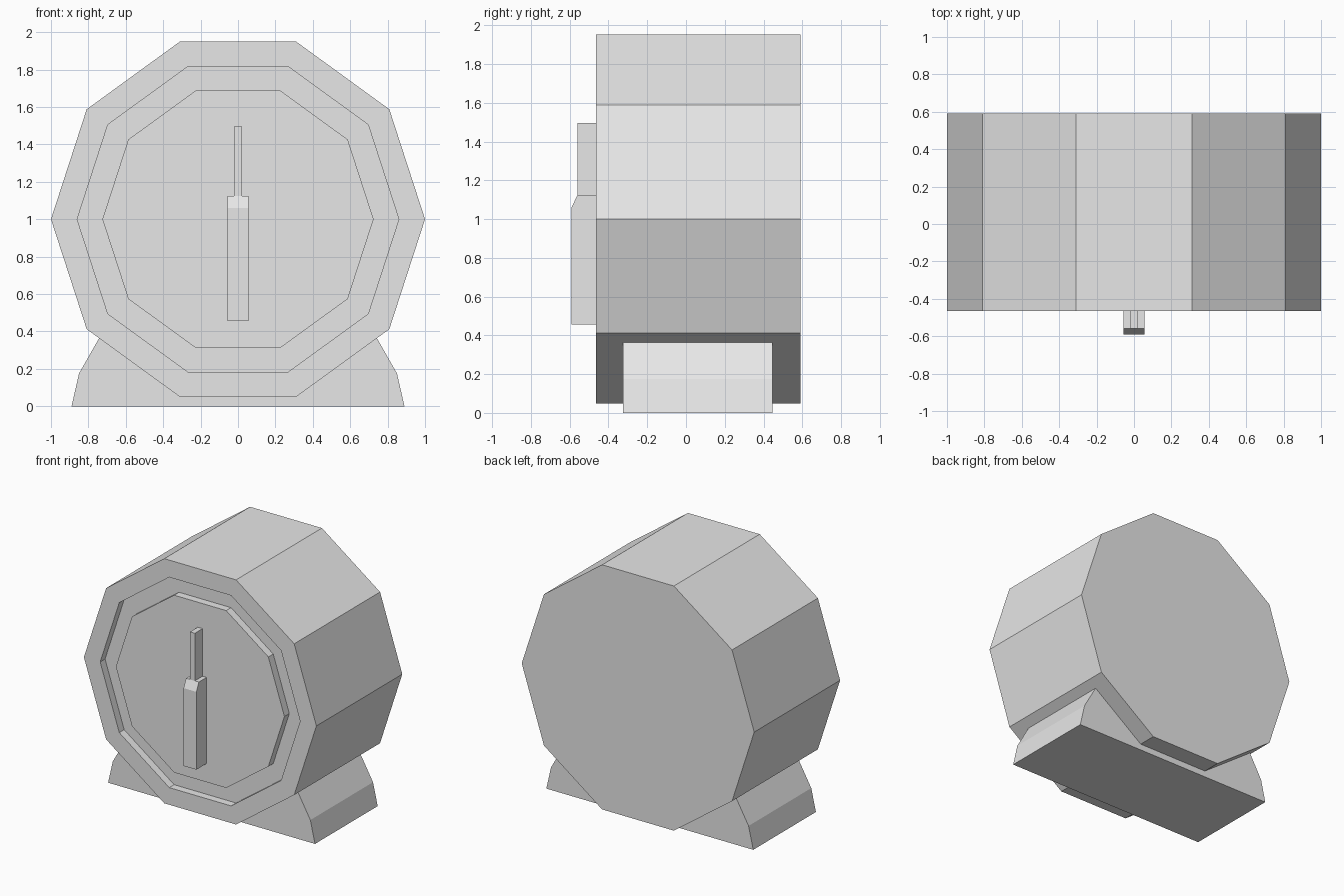
import bpy, bmesh
from math import cos, sin, pi

cube = bpy.data.objects.get("Cube")
if cube:
    bpy.data.objects.remove(cube, do_unlink=True)

grey = bpy.data.materials.new("light_grey")
grey.use_nodes = True
grey.diffuse_color = (0.8, 0.8, 0.8, 1)
grey.node_tree.nodes["Principled BSDF"].inputs["Base Color"].default_value = (0.8, 0.8, 0.8, 1)

FRONT, BACK = -0.465, 0.59
SIDES = 10


def finish(name, bm):
    bmesh.ops.recalc_face_normals(bm, faces=bm.faces)
    mesh = bpy.data.meshes.new(name)
    bm.to_mesh(mesh)
    bm.free()
    mesh.materials.append(grey)
    obj = bpy.data.objects.new(name, mesh)
    bpy.context.collection.objects.link(obj)
    return obj


def prism(name, profile, to_point, depth):
    """Extrude a flat profile along the depth vector."""
    bm = bmesh.new()
    face = bm.faces.new([bm.verts.new(to_point(a, b)) for a, b in profile])
    side = bmesh.ops.extrude_face_region(bm, geom=[face])
    moved = [v for v in side["geom"] if isinstance(v, bmesh.types.BMVert)]
    bmesh.ops.translate(bm, verts=moved, vec=depth)
    return finish(name, bm)


# Ten-sided case, with a groove around the raised dial
bm = bmesh.new()
loops = []
for radius, y in [(1, BACK), (1, FRONT), (0.86, FRONT), (0.86, FRONT + 0.06),
                  (0.725, FRONT + 0.06), (0.725, FRONT)]:
    angles = [2 * pi * i / SIDES for i in range(SIDES)]
    loops.append([bm.verts.new((radius * cos(a), y, 1 + radius * sin(a))) for a in angles])
for near, far in zip(loops, loops[1:]):
    for i in range(SIDES):
        j = (i + 1) % SIDES
        bm.faces.new((near[i], near[j], far[j], far[i]))
bm.faces.new(loops[0])
bm.faces.new(loops[-1])
finish("case", bm)

# Stand that cradles the case; its top edge lies inside the case
half = [(0.89, 0), (0.85, 0.175), (0.745, 0.36), (0.71, 0.42)]
prism("stand", half + [(-x, z) for x, z in reversed(half)],
      lambda x, z: (x, -0.325, z), (0, 0.77, 0))

# Pointer: wide lower arm with a sloped shoulder, and a thin upper arm
prism("lower_pointer", [(FRONT, 0.455), (-0.59, 0.455), (-0.59, 1.06),
                        (-0.56, 1.125), (FRONT, 1.125)],
      lambda y, z: (-0.055, y, z), (0.11, 0, 0))
prism("upper_pointer", [(FRONT, 1.125), (-0.56, 1.125), (-0.56, 1.495), (FRONT, 1.495)],
      lambda y, z: (-0.021, y, z), (0.042, 0, 0))
